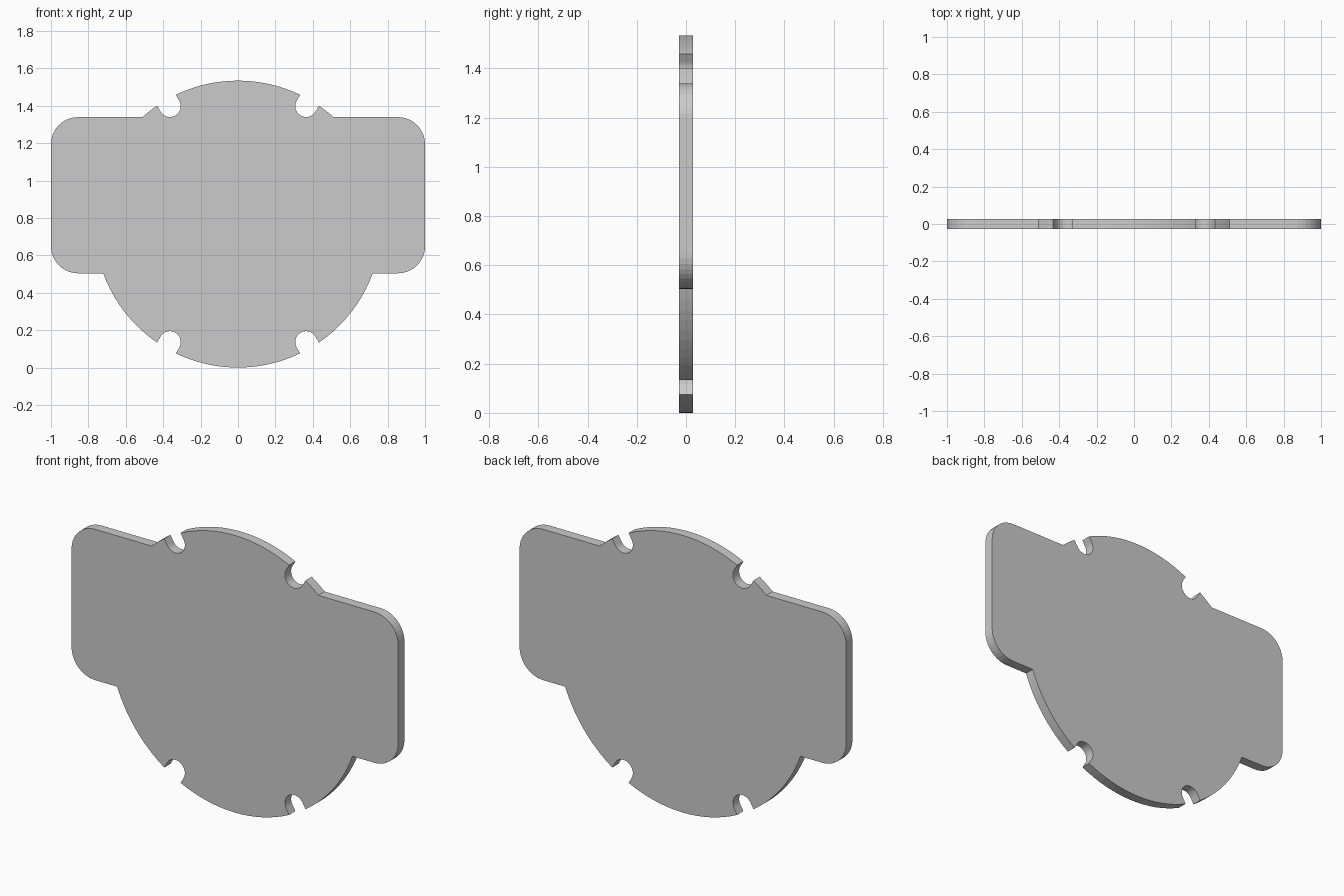
import bpy, bmesh
from math import sin, cos, asin, sqrt, radians, degrees

if "Cube" in bpy.data.objects:
    bpy.data.objects.remove(bpy.data.objects["Cube"])

R, ZC = 0.767, 0.768            # disc radius and centre height
Z_LOW, Z_HIGH = 0.505, 1.34     # wing bottom and top
CORNER, THICK = 0.145, 0.055    # wing corner radius, plate thickness
SLOT_R = 0.058                  # half width of the rim notches
SLOT_C = 0.728                  # notch end-circle distance from disc centre


def arc(cx, cz, r, a0, a1, n):
    """Points along an arc, angles in degrees, ends included."""
    return [(cx + r * cos(radians(a0 + (a1 - a0) * i / n)),
             cz + r * sin(radians(a0 + (a1 - a0) * i / n))) for i in range(n + 1)]


def notch(a):
    """Round-ended notch at angle a, ordered counter-clockwise along the rim."""
    cx, cz = SLOT_C * cos(radians(a)), ZC + SLOT_C * sin(radians(a))
    return arc(cx, cz, SLOT_R, a + 270, a + 90, 16)


half_gap = degrees(asin(SLOT_R / R))
low = degrees(asin((Z_LOW - ZC) / R))
high = degrees(asin((Z_HIGH - ZC) / R))
cx = 1 - CORNER

# Right half of the outline, from bottom centre to top centre
half = arc(0, ZC, R, -90, -60 - half_gap, 8)
half += notch(-60)
half += arc(0, ZC, R, -60 + half_gap, low, 10)
half += arc(cx, Z_LOW + CORNER, CORNER, -90, 0, 10)
half += arc(cx, Z_HIGH - CORNER, CORNER, 0, 90, 10)
half += arc(0, ZC, R, high, 60 - half_gap, 3)
half += notch(60)
half += arc(0, ZC, R, 60 + half_gap, 90, 8)

# Mirror to the left half, keeping the two centre points single
outline = half + [(-x, z) for x, z in reversed(half[1:-1])]
base = min(z for x, z in outline)

# Plate: filled outline extruded through its thickness
bm = bmesh.new()
face = bm.faces.new([bm.verts.new((x, -THICK / 2, z - base)) for x, z in outline])
new = bmesh.ops.extrude_face_region(bm, geom=[face])["geom"]
bmesh.ops.translate(bm, vec=(0, THICK, 0),
                    verts=[v for v in new if isinstance(v, bmesh.types.BMVert)])
bmesh.ops.remove_doubles(bm, verts=bm.verts, dist=1e-5)
if len(bm.faces) < len(outline) + 2:
    bmesh.ops.holes_fill(bm, edges=bm.edges)
bmesh.ops.recalc_face_normals(bm, faces=bm.faces)
bmesh.ops.triangulate(bm, faces=[f for f in bm.faces if len(f.verts) > 4])

mesh = bpy.data.meshes.new("notched_plate")
bm.to_mesh(mesh)
bm.free()
plate = bpy.data.objects.new("notched_plate", mesh)
bpy.context.collection.objects.link(plate)
